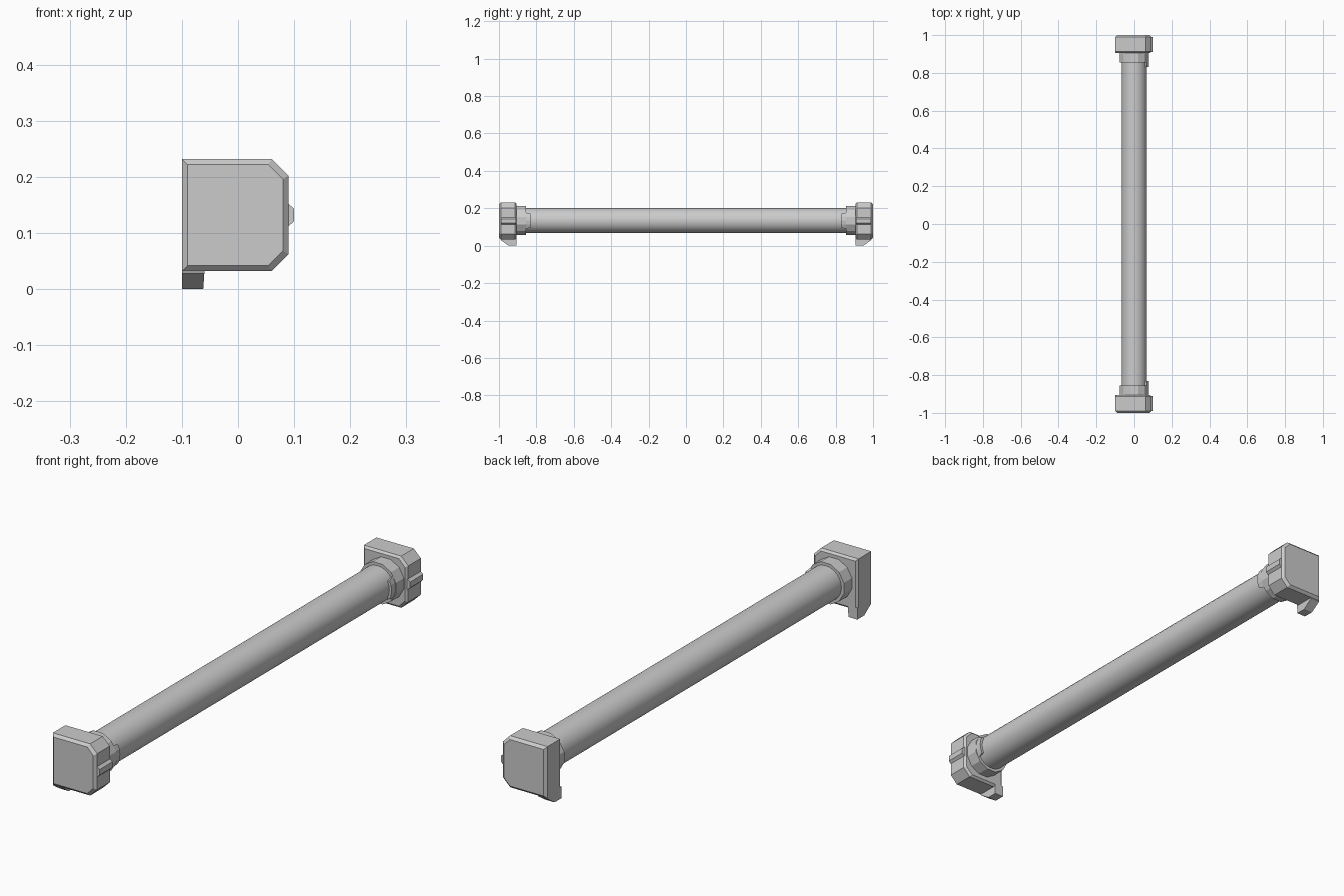
import bpy, bmesh, math

if "Cube" in bpy.data.objects:
    bpy.data.objects.remove(bpy.data.objects["Cube"])

CZ = 0.134  # height of the tube axis


def loft(name, rings, mirror=True, smooth=False):
    """Closed solid through rings of equal length; optionally mirrored to the other end."""
    bm = bmesh.new()
    rows = [[bm.verts.new(p) for p in ring] for ring in rings]
    n = len(rows[0])
    for a, b in zip(rows, rows[1:]):
        for i in range(n):
            j = (i + 1) % n
            bm.faces.new((a[i], a[j], b[j], b[i]))
    bm.faces.new(rows[0])
    bm.faces.new(rows[-1])
    bmesh.ops.recalc_face_normals(bm, faces=bm.faces)
    me = bpy.data.meshes.new(name)
    bm.to_mesh(me)
    bm.free()
    ob = bpy.data.objects.new(name, me)
    bpy.context.collection.objects.link(ob)
    if mirror:
        m = ob.modifiers.new("other_end", 'MIRROR')
        m.use_axis = (False, True, False)
    if smooth:
        bpy.context.view_layer.objects.active = ob
        ob.select_set(True)
        bpy.ops.object.shade_smooth_by_angle(angle=math.radians(30))
        ob.select_set(False)
    return ob


def circle(r, y, n, offset=0.0):
    return [(r * math.cos(math.tau * (i + offset) / n), y,
             CZ + r * math.sin(math.tau * (i + offset) / n)) for i in range(n)]


def cap_ring(y, d):
    """Cap outline with two cut corners, inset by d."""
    l, r, b, t, k = -0.1 + d, 0.09 - d, 0.032 + d, 0.232 - d, 0.03 - d * 0.586 + d * 0.2
    return [(l, y, b), (r - k, y, b), (r, y, b + k), (r, y, t - k), (r - k, y, t), (l, y, t)]


# Long round tube
loft("tube", [circle(0.067, -0.92, 32), circle(0.067, 0.92, 32)], mirror=False, smooth=True)

# End caps with bevelled rims
loft("end_cap", [cap_ring(-1.0, 0.01), cap_ring(-0.99, 0), cap_ring(-0.913, 0), cap_ring(-0.905, 0.008)])

# Faceted collars around the tube ends
loft("collar", [circle(0.08, -0.91, 12, 0.5), circle(0.08, -0.855, 12, 0.5)])

# Curved tab on the collar's right side, narrowing towards its tip
def tab_ring(y, half):
    angles = [math.radians(half * t) for t in (-1, -0.5, 0, 0.5, 1)]
    outer = [(0.077 * math.cos(a), y, CZ + 0.077 * math.sin(a)) for a in angles]
    inner = [(0.06 * math.cos(a), y, CZ + 0.06 * math.sin(a)) for a in reversed(angles)]
    return outer + inner

loft("collar_tab", [tab_ring(-0.87, 34), tab_ring(-0.85, 33), tab_ring(-0.83, 28)])

# Tapered ridge along the cap's right side
loft("cap_ridge", [[(0.085, y, 0.112), (0.09, y, 0.112), (0.1, y, 0.121),
                    (0.1, y, 0.143), (0.09, y, 0.152), (0.085, y, 0.152)]
                   for y in (-0.99, -0.91)])

# Hooked foot below the cap's left edge
loft("foot", [[(x, -0.99, 0.045), (x, -0.99, 0.029), (x2, -0.947, 0.0),
               (x2, -0.905, 0.0), (x, -0.905, 0.045)]
              for x, x2 in ((-0.1, -0.1), (-0.06, -0.062))])
